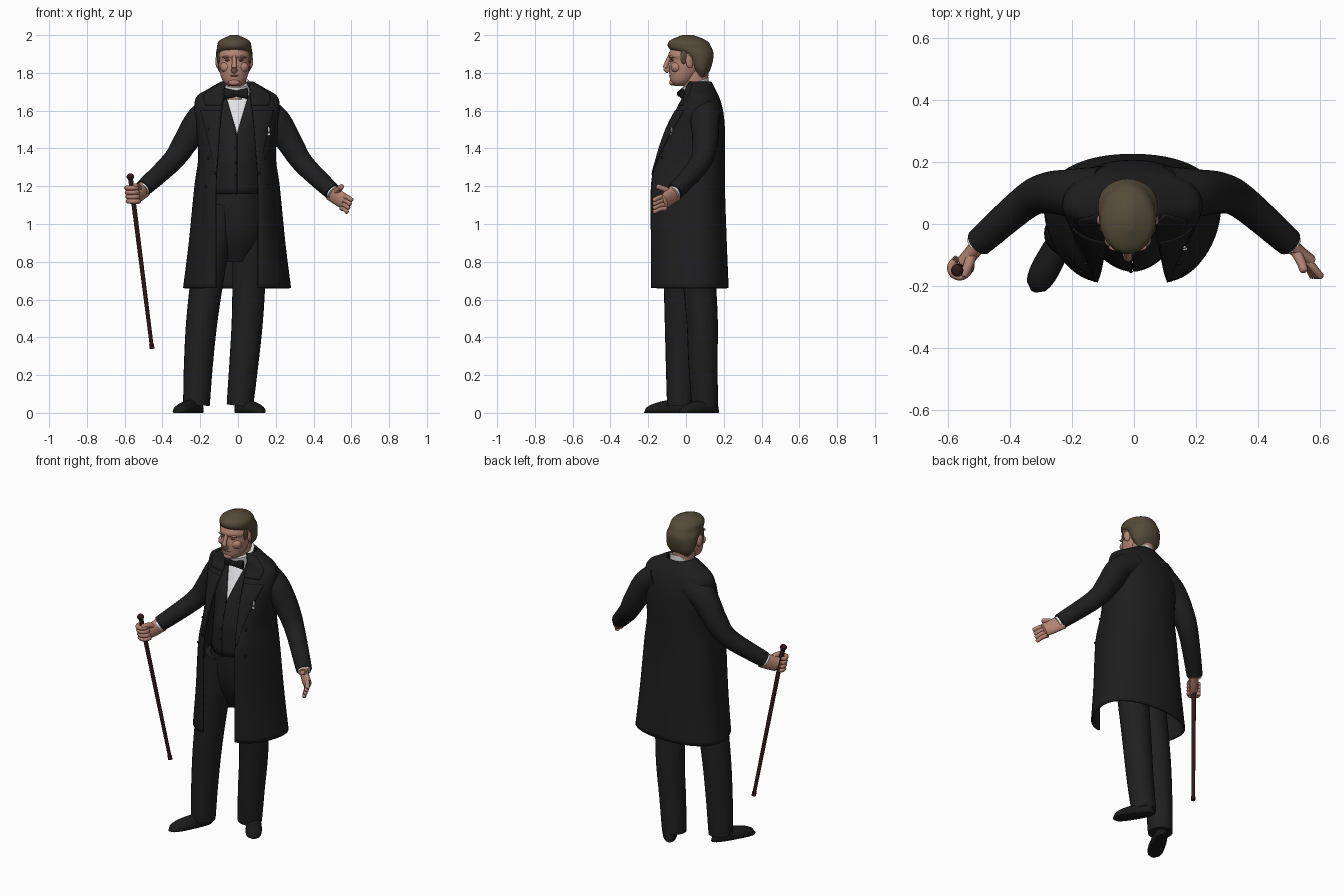
import bpy, bmesh, math
from mathutils import Vector

cube = bpy.data.objects.get("Cube")
if cube:
    bpy.data.objects.remove(cube, do_unlink=True)


def material(name, red, green, blue):
    made = bpy.data.materials.new(name)
    made.use_nodes = True
    made.diffuse_color = (red, green, blue, 1)
    shader = made.node_tree.nodes["Principled BSDF"]
    shader.inputs["Base Color"].default_value = made.diffuse_color
    shader.inputs["Roughness"].default_value = .8
    return made


COAT = material("coat_black", .013, .013, .014)
CLOTH = material("trouser_charcoal", .014, .014, .014)
LEATHER = material("shoe_black", .01, .01, .01)
SKIN = material("skin", .45, .23, .17)
LIPS = material("shaded_skin", .27, .11, .08)
HAIR = material("brown_hair", .09, .07, .04)
LINEN = material("white_linen", .75, .75, .78)
WOOD = material("dark_red_wood", .03, .01, .01)


def finish(name, bm, mat):
    bmesh.ops.recalc_face_normals(bm, faces=bm.faces)
    mesh = bpy.data.meshes.new(name)
    bm.to_mesh(mesh)
    bm.free()
    mesh.materials.append(mat)
    for polygon in mesh.polygons:
        polygon.use_smooth = True
    mesh.set_sharp_from_angle(angle=math.radians(50))
    made = bpy.data.objects.new(name, mesh)
    bpy.context.collection.objects.link(made)
    return made


def mix(start, end, factor):
    return start + (end - start) * factor


def smooth(keys, steps=6):
    """Catmull-Rom interpolation between rows of any length."""
    rows = []
    last = len(keys) - 1
    for i in range(last):
        before, here, there, after = keys[max(0, i - 1)], keys[i], keys[i + 1], keys[min(last, i + 2)]
        for step in range(steps):
            t = step / steps
            rows.append([
                q + t / 2 * (r - p + t * (2 * p - 5 * q + 4 * r - s + t * (3 * (q - r) + s - p)))
                for p, q, r, s in zip(before, here, there, after)])
    return rows + [list(keys[-1])]


def loft(name, rings, mat, closed=True, thickness=0):
    bm = bmesh.new()
    rows = [[bm.verts.new(point) for point in ring] for ring in rings]
    count = len(rows[0])
    for lower, upper in zip(rows, rows[1:]):
        for i in range(count if closed else count - 1):
            j = (i + 1) % count
            bm.faces.new((lower[i], lower[j], upper[j], upper[i]))
    if closed:
        bm.faces.new(rows[0])
        bm.faces.new(rows[-1])
    made = finish(name, bm, mat)
    if thickness:
        solid = made.modifiers.new("thickness", "SOLIDIFY")
        solid.thickness, solid.offset = thickness, 0
    return made


def stack(name, centre, rows, mat, tilt=0, count=32):
    """Horizontal ellipses: height, front, back, half width."""
    rings = []
    for z, front, back, half in rows:
        ring = []
        for i in range(count):
            angle = math.tau * i / count
            y = mix(front, back, (1 + math.sin(angle)) / 2)
            ring.append((centre + half * math.cos(angle), y, z + tilt * y))
        rings.append(ring)
    return loft(name, rings, mat)


def tube(name, points, start, end, mat, tall=1, tip=1, axis=(0, 0, 1), count=16):
    """Sweep a tapering ellipse along a smoothed path."""
    path = [Vector(point) for point in smooth(points)]
    last = len(path) - 1
    rings = []
    for k, point in enumerate(path):
        along = path[min(k + 1, last)] - path[max(k - 1, 0)]
        side = along.cross(Vector(axis)).normalized()
        up = side.cross(along).normalized()
        radius = mix(start, end, k / last) * (tip if k == last else 1)
        angles = [math.tau * i / count for i in range(count)]
        rings.append([point + radius * (side * math.cos(a) + up * math.sin(a) * tall) for a in angles])
    return loft(name, rings, mat)


def ellipsoid(name, place, radii, mat, turn=(0, 0, 0)):
    bm = bmesh.new()
    bmesh.ops.create_uvsphere(bm, u_segments=24, v_segments=16, radius=1)
    made = finish(name, bm, mat)
    made.location, made.scale, made.rotation_euler = place, radii, turn
    return made


BODY, HEAD = -.01, -.02     # centre lines across x


def section(row, turn):
    """Point on an open-fronted garment; turn runs from right edge round the back."""
    z, half, front, back, gap = row
    angle = turn * math.tau
    side, depth = abs(math.sin(angle)), math.cos(angle)
    sign = -1 if turn <= .5 else 1
    middle = .055
    if depth >= 0:
        x = mix(gap, half, side ** 1.1)
        y = mix(middle, front, depth ** 1.1)
    else:
        x = half * side ** .9
        y = mix(middle, back, abs(depth) ** .9)
    return Vector((BODY / 2 + sign * x, y, z))


def garment(name, rows, mat, thickness, count=56):
    rings = [[section(row, i / count) for i in range(count + 1)] for row in rows]
    return loft(name, rings, mat, False, thickness)


# Long coat: height, half width, front, back, half opening
coat_rows = smooth([
    (.66, .28, -.18, .22, .11), (.9, .25, -.18, .21, .11), (1.2, .22, -.18, .2, .11),
    (1.35, .2, -.15, .2, .1), (1.5, .21, -.1, .2, .09), (1.6, .22, -.05, .19, .08),
    (1.67, .21, -.01, .17, .07), (1.71, .15, 0, .15, .07), (1.75, .08, .02, .13, .05)])
garment("long_coat", coat_rows, COAT, .012)


def nearest(height):
    return min(coat_rows, key=lambda row: abs(row[0] - height))


def on_coat(row, turn, lift, side):
    point = section(row, turn if side == "right" else 1 - turn)
    outward = Vector((point.x - BODY, point.y - .05, 0)).normalized()
    return point + outward * lift


# Lapels, upper collar and buttons on the coat front
for side in ("right", "left"):
    for part, low, high, narrow, wide in (("lapel", 1.24, 1.6, .01, .14), ("collar", 1.62, 1.74, .1, .17)):
        strip = []
        for row in coat_rows:
            if low <= row[0] <= high:
                width = mix(narrow, wide, (row[0] - low) / (high - low))
                strip.append([on_coat(row, width * i / 8, .008, side) for i in range(9)])
        loft(side + "_" + part, strip, COAT, False, .006)
    for height in (1.2, 1.35, 1.5):
        ellipsoid(side + "_coat_button", on_coat(nearest(height), .08, .007, side), (.008, .005, .008), LEATHER)

# Chest ornament
pin = on_coat(nearest(1.5), .1, .014, "left")
ellipsoid("chest_pin", pin, (.006, .005, .016), LINEN)
ellipsoid("chest_pin_drop", pin - Vector((0, .005, .025)), (.01, .005, .008), LINEN)

# Waistcoat follows the coat inside it, opening in a V over the shirt
vest_rows, shirt_rows = [], []
for z, half, front, back, gap in coat_rows:
    if 1.13 < z < 1.72:
        neckline = max(.001, (z - 1.48) * .3)
        vest_rows.append((z, half * .75, max(front + .005, -.15), back - .03, neckline))
    if 1.42 < z < 1.72:
        shirt_rows.append((z, front + .016, .12, half / 2))
garment("waistcoat", vest_rows, CLOTH, .008)
stack("shirt", BODY, shirt_rows, LINEN)
for row in vest_rows[::3]:
    if row[0] < 1.48:
        ellipsoid("waistcoat_button", (BODY, row[2] - .004, row[0]), (.006, .004, .006), LEATHER)

# Shirt collar and bow tie
stack("shirt_collar", BODY, smooth([(1.67, -.01, .12, .07), (1.73, -.02, .12, .073)]), LINEN, tilt=.4)
knot = Vector((BODY, -.035, 1.69))
ellipsoid("bow_tie_knot", knot, (.015, .013, .016), LEATHER)
for sign in (-1, 1):
    wing = knot + Vector((sign * .06, .015, 0))
    tube("bow_tie_wing", [knot, wing], .006, .012, LEATHER, tall=2.5)

# Head, neck and face
stack("neck", HEAD, [(1.66, -.01, .11, .06), (1.82, -.02, .12, .065)], SKIN)
stack("head", HEAD, smooth([
    (1.73, -.06, -.01, .03), (1.75, -.08, .03, .055), (1.78, -.087, .06, .07), (1.83, -.09, .1, .082),
    (1.87, -.083, .11, .085), (1.9, -.093, .12, .085), (1.97, -.05, .08, .05)]), SKIN)
tube("nose", [(HEAD, -.084, 1.89), (HEAD, -.1, 1.855), (HEAD, -.107, 1.825), (HEAD, -.09, 1.81)],
     .01, .017, SKIN, tip=.7)
ellipsoid("chin", (HEAD, -.072, 1.75), (.03, .016, .018), SKIN)
ellipsoid("mouth", (HEAD, -.082, 1.785), (.028, .008, .004), LIPS)
for sign in (-1, 1):
    def beside(offset, y, z):
        return (HEAD + sign * offset, y, z)
    ellipsoid("eye", beside(.035, -.072, 1.866), (.015, .011, .005), LIPS)
    ellipsoid("brow", beside(.036, -.075, 1.885), (.026, .012, .007), SKIN, (0, sign * .15, 0))
    ellipsoid("cheek", beside(.042, -.05, 1.83), (.034, .03, .03), SKIN)
    ellipsoid("ear", beside(.088, .018, 1.858), (.011, .02, .034), SKIN, (.2, 0, sign * .3))
    ellipsoid("sideburn", beside(.082, -.012, 1.885), (.009, .018, .038), HAIR)

# Hair, low on the nape and swept up at the front
stack("hair", HEAD, smooth([
    (1.77, .06, .1, .05), (1.82, .03, .13, .087), (1.89, -.02, .146, .096),
    (1.93, -.09, .137, .092), (1.97, -.087, .11, .08), (2, -.02, .04, .02)]), HAIR)

# Sleeves and cuffs
arm = [(.1, .1, 1.61), (.2, .1, 1.55), (.28, .1, 1.43), (.35, .07, 1.33), (.5, -.06, 1.19)]
for side, sign, drop in (("right", -1, 0), ("left", 1, .02)):
    path = [Vector((sign * x, y, z - drop * i / 4)) for i, (x, y, z) in enumerate(arm)]
    tube(side + "_sleeve", path, .088, .045, COAT, count=24)
    tube(side + "_cuff", [path[-1], path[-1] + Vector((sign * .008, -.008, -.007))], .037, .037, LINEN)

# Left hand, open, palm outward
tube("left_palm", [(.49, -.05, 1.17), (.53, -.09, 1.14), (.57, -.12, 1.115)], .025, .021, SKIN, tall=1.9, tip=.6)
for finger in range(4):
    root = Vector((.55, -.105, 1.147 - finger * .021))
    reach = Vector((.055 - finger * .009, -.068, -.022))
    bend = root + reach / 2 - Vector((0, 0, -.006))
    tube("left_finger", [root, bend, root + reach], .014, .011, SKIN, tip=.6)
tube("left_thumb", [(.51, -.07, 1.16), (.535, -.115, 1.185), (.55, -.155, 1.2)], .018, .013, SKIN, tip=.6)

# Cane
top, foot = Vector((-.57, -.15, 1.25)), Vector((-.455, -.02, .34))
tube("cane_shaft", [top, foot], .013, .01, WOOD)
tube("cane_ferrule", [foot.lerp(top, .025), foot], .0125, .0125, WOOD)
ellipsoid("cane_knob", top, (.02, .02, .018), WOOD)

# Right hand gripping the cane
tube("right_palm", [(-.49, -.05, 1.19), (-.52, -.09, 1.165), (-.55, -.125, 1.147)],
     .026, .024, SKIN, tall=1.8, tip=.6)
for finger in range(4):
    hold = top.lerp(foot, .065 + .026 * finger)
    angles = [math.radians(20 - 52 * joint) for joint in range(6)]
    curl = [hold + Vector((math.cos(a), math.sin(a), 0)) * .028 for a in angles]
    tube("right_finger", curl, .0135, .012, SKIN, tip=.6)
tube("right_thumb", [(-.52, -.09, 1.185), (-.535, -.135, 1.2), (-.55, -.17, 1.2)], .018, .013, SKIN, tip=.6)

# Trousers
stack("trouser_seat", BODY * 2, smooth([
    (1.2, -.12, .15, .145), (1.05, -.115, .16, .16), (.92, -.09, .16, .15), (.8, -.03, .12, .09)]), CLOTH)
tube("right_trouser_leg", [(-.1, -.02, 1.1), (-.15, -.03, .8), (-.19, -.03, .5), (-.21, -.03, .25),
                           (-.22, -.03, .04)], .096, .07, CLOTH, axis=(0, 1, 0), count=24)
tube("left_trouser_leg", [(.06, .02, 1.1), (.06, .06, .8), (.05, .085, .5), (.03, .09, .25),
                          (.01, .1, .04)], .096, .07, CLOTH, axis=(0, 1, 0), count=24)


# Shoes: rounded outline swept from heel to toe, flat on the ground
def shoe(name, heel, toe, steps=14, count=20):
    heel, toe = Vector(heel), Vector(toe)
    across = (toe - heel).cross(Vector((0, 0, 1))).normalized()
    rings = []
    for step in range(steps + 1):
        along = step / steps
        bulge = .15 + .85 * math.sqrt(1 - abs(2 * along - 1) ** 3)
        width = bulge * mix(.038, .052, along)
        height = bulge * mix(.09, .045, along)
        ring = []
        for i in range(count):
            angle = math.tau * i / count
            rise = max(0, height * (.3 + .7 * math.sin(angle)))
            ring.append(heel.lerp(toe, along) + across * width * math.cos(angle) + Vector((0, 0, rise)))
        rings.append(ring)
    loft(name, rings, LEATHER)


shoe("right_shoe", (-.195, .025, 0), (-.325, -.218, 0))
shoe("left_shoe", (-.008, .172, 0), (.128, -.03, 0))
